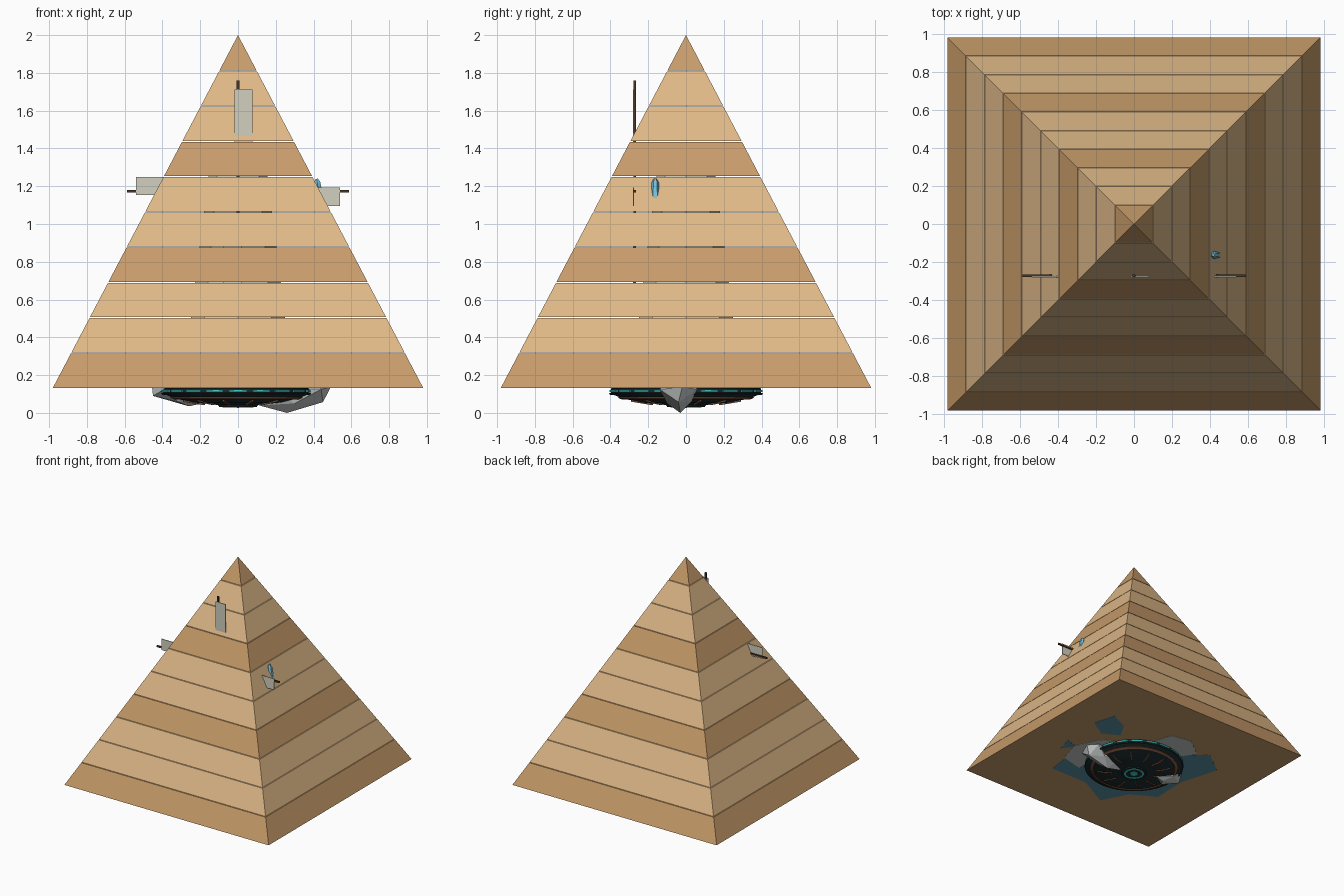
import bpy, bmesh
from math import pi, cos, sin
from mathutils import Vector, Matrix

if "Cube" in bpy.data.objects:
    bpy.data.objects.remove(bpy.data.objects["Cube"])


def mat(name, hexcol):
    rgb = [int(hexcol[i:i + 2], 16) / 255 for i in (0, 2, 4)]
    m = bpy.data.materials.new(name)
    m.diffuse_color = [((c + 0.055) / 1.055) ** 2.4 if c > 0.04 else c / 12.92 for c in rgb] + [1]
    m.use_nodes = True
    m.node_tree.nodes["Principled BSDF"].inputs["Base Color"].default_value = m.diffuse_color
    return m


LIGHT = mat("light_sandstone", "DEB887")
DARK = mat("dark_sandstone", "C79C6A")
HULL = mat("dark_hull", "1E2C30")
TEAL = mat("teal_glow", "3FD8C8")
COPPER = mat("copper", "8A5A3C")
ROCK = mat("pale_rock", "C4CAC8")
WATER = mat("blue_water", "5C8FA6")
WOOD = mat("wood", "4A3524")
SAIL = mat("sail_cloth", "D2D0C0")
CRYSTAL = mat("crystal", "7CC4DC")


def finish(name, bm, material):
    bmesh.ops.recalc_face_normals(bm, faces=bm.faces)
    me = bpy.data.meshes.new(name)
    bm.to_mesh(me)
    bm.free()
    me.materials.append(material)
    ob = bpy.data.objects.new(name, me)
    bpy.context.collection.objects.link(ob)
    return ob


def add_box(bm, size, matrix):
    bmesh.ops.create_cube(bm, size=1, matrix=matrix @ Matrix.Diagonal((*size, 1)))


def cone(name, r1, r2, z1, z2, sides, material, turn=0):
    bm = bmesh.new()
    bmesh.ops.create_cone(bm, cap_ends=True, segments=sides, radius1=r1, radius2=r2, depth=z2 - z1,
                          matrix=Matrix.Translation((0, 0, (z1 + z2) / 2)) @ Matrix.Rotation(turn, 4, 'Z'))
    bmesh.ops.remove_doubles(bm, verts=bm.verts, dist=1e-5)
    return finish(name, bm, material)


def lathe(name, profile, material, sides=48):
    bm = bmesh.new()
    vs = [bm.verts.new((r, 0, z)) for r, z in profile]
    es = [bm.edges.new(p) for p in zip(vs, vs[1:])]
    bmesh.ops.spin(bm, geom=vs + es, cent=(0, 0, 0), axis=(0, 0, 1), angle=2 * pi, steps=sides)
    bmesh.ops.remove_doubles(bm, verts=bm.verts, dist=1e-5)
    return finish(name, bm, material)


def hull(name, pts, material):
    bm = bmesh.new()
    for p in pts:
        bm.verts.new(p)
    out = bmesh.ops.convex_hull(bm, input=bm.verts)
    bmesh.ops.delete(bm, geom=[v for v in out["geom_interior"] if isinstance(v, bmesh.types.BMVert)], context='VERTS')
    return finish(name, bm, material)


def slab(name, pts, z, material):
    bm = bmesh.new()
    f = bm.faces.new([bm.verts.new((x, y, z)) for x, y in pts])
    ext = bmesh.ops.extrude_face_region(bm, geom=[f])["geom"]
    bmesh.ops.translate(bm, verts=[v for v in ext if isinstance(v, bmesh.types.BMVert)], vec=(0, 0, 0.01))
    return finish(name, bm, material)


# Stepped-colour pyramid: ten courses separated by thin slits
BASE, TOP, HALF, N = 0.133, 2.0, 0.98, 10
step = (TOP - BASE) / N


def radius(z):
    return HALF * 2 ** 0.5 * (TOP - z) / (TOP - BASE)


for i in range(N):
    z1 = BASE + i * step
    z2 = z1 + step - (0.005 if i < N - 1 else 0)
    cone(f"pyramid_course_{i + 1}", radius(z1), radius(z2), z1, z2, 4, DARK if i % 3 == 0 else LIGHT, pi / 4)

# Saucer under the base
lathe("saucer_hull", [(0, 0.04), (0.1, 0.04), (0.13, 0.045), (0.24, 0.055), (0.34, 0.078), (0.395, 0.1),
                      (0.398, 0.128), (0.36, 0.15), (0, 0.16)], HULL)
lathe("saucer_ring", [(0.335, 0.08), (0.34, 0.071), (0.36, 0.08), (0.355, 0.09), (0.335, 0.08)], COPPER)
lathe("hub_cap", [(0, 0.032), (0.1, 0.032), (0.11, 0.05), (0, 0.05)], HULL, 32)
lathe("hub_ring", [(0.066, 0.036), (0.066, 0.029), (0.082, 0.029), (0.082, 0.036), (0.066, 0.036)], TEAL, 32)
lathe("hub_light", [(0, 0.027), (0.03, 0.028), (0.036, 0.036), (0, 0.036)], TEAL, 24)
lathe("rim_lip", [(0.39, 0.108), (0.39, 0.096), (0.402, 0.096), (0.408, 0.104), (0.39, 0.108)], HULL)

lights, spokes = bmesh.new(), bmesh.new()
for i in range(20):
    add_box(lights, (0.014, 0.095, 0.012), Matrix.Rotation(2 * pi * i / 20, 4, 'Z') @ Matrix.Translation((0.397, 0, 0.116)))
for i in range(12):
    add_box(spokes, (0.12, 0.01, 0.012), Matrix.Rotation(2 * pi * (i + 0.5) / 12, 4, 'Z')
            @ Matrix.Translation((0.24, 0, 0.056)) @ Matrix.Rotation(-0.16, 4, 'Y'))
finish("rim_lights", lights, TEAL)
finish("saucer_spokes", spokes, COPPER)

# Faceted boulders hanging below the base
hull("boulder_right", [(0.26, -0.03, 0.0), (0.11, -0.04, 0.04), (0.45, -0.04, 0.057), (0.49, -0.02, 0.135),
                       (0.3, -0.1, 0.05), (0.34, 0.03, 0.06), (0.44, -0.14, 0.125), (0.43, 0.06, 0.125),
                       (0.15, -0.1, 0.13), (0.15, 0.05, 0.13), (0.3, -0.03, 0.25)], ROCK)
hull("boulder_left", [(-0.26, 0.05, 0.035), (-0.19, 0.06, 0.05), (-0.45, 0.04, 0.09), (-0.455, 0.05, 0.135),
                      (-0.32, -0.03, 0.06), (-0.32, 0.13, 0.065), (-0.38, -0.08, 0.13), (-0.38, 0.17, 0.13),
                      (-0.2, 0.0, 0.13), (-0.3, 0.05, 0.24)], ROCK)

# Angular water and stone patches showing on the underside
slab("water_patch", [(0.46, -0.5), (0.5, -0.2), (0.36, 0.02), (0.2, 0.3), (-0.2, 0.36), (-0.4, 0.5), (-0.6, 0.35),
                     (-0.5, 0.0), (-0.51, -0.3), (-0.3, -0.42), (-0.18, -0.65), (0.1, -0.5)], 0.1315, WATER)
slab("water_shard_large", [(0.62, 0.49), (0.68, 0.3), (0.52, 0.2), (0.38, 0.28), (0.46, 0.42)], 0.1315, WATER)
slab("water_shard_small", [(0.62, -0.2), (0.66, -0.06), (0.54, -0.1)], 0.1315, WATER)
slab("stone_patch_back", [(0.1, 0.4), (0.05, 0.55), (-0.13, 0.58), (-0.3, 0.45), (-0.2, 0.3)], 0.1308, ROCK)
slab("stone_patch_right", [(0.5, -0.3), (0.56, -0.1), (0.46, 0.12), (0.3, 0.2), (0.3, -0.35)], 0.1308, ROCK)

# Windmill: only the sail tips break through the pyramid faces
cone("windmill_tower", 0.25, 0.15, 0.5, 1.3, 8, SAIL)
rods, sails = bmesh.new(), bmesh.new()
for i in range(4):
    m = Matrix.Translation((0, -0.272, 1.173)) @ Matrix.Rotation(i * pi / 2, 4, 'Y')
    add_box(rods, (0.014, 0.012, 0.587), m @ Matrix.Translation((0, 0, 0.2935)))
    add_box(sails, (0.096, 0.006, 0.42), m @ Matrix.Translation((0.029, -0.005, 0.33)))
finish("windmill_rods", rods, WOOD)
finish("windmill_sails", sails, SAIL)

# Small crystal poking out of the right face
bm = bmesh.new()
place = Matrix.Translation((0.427, -0.163, 1.17)) @ Matrix.Rotation(-0.15, 4, 'Y')
for z, d, r1, r2 in ((0, 0.1, 0.024, 0.019), (0.06, 0.02, 0.019, 0.008)):
    bmesh.ops.create_cone(bm, cap_ends=True, segments=6, radius1=r1, radius2=r2, depth=d,
                          matrix=place @ Matrix.Translation((0, 0, z)))
finish("crystal_shard", bm, CRYSTAL)
